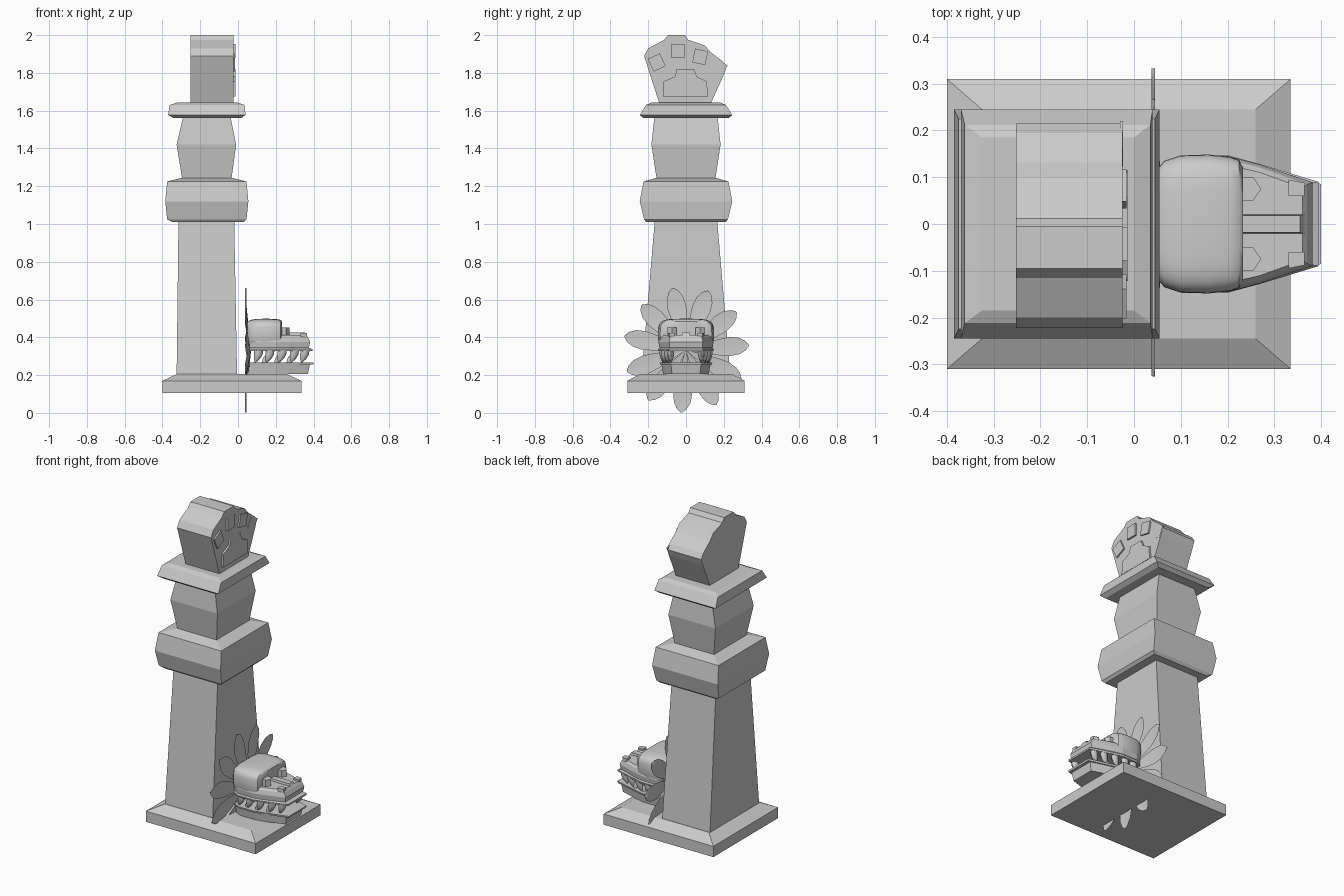
import bpy
import bmesh
from math import cos, sin, radians, pi, copysign
from mathutils import Vector

cube = bpy.data.objects.get("Cube")
if cube:
    bpy.data.objects.remove(cube, do_unlink=True)

stone = bpy.data.materials.new("grey stone")
stone.use_nodes = True
grey = (0.6, 0.6, 0.6, 1)
stone.diffuse_color = grey
stone.node_tree.nodes["Principled BSDF"].inputs["Base Color"].default_value = grey


def loft(name, rings, smooth=None):
    """Skin equal-length rings of points and cap both ends."""
    bm = bmesh.new()
    loops = [[bm.verts.new(p) for p in ring] for ring in rings]
    n = len(loops[0])
    for a, b in zip(loops, loops[1:]):
        for i in range(n):
            j = (i + 1) % n
            bm.faces.new((a[i], a[j], b[j], b[i]))
    bm.faces.new(loops[0][::-1])
    bm.faces.new(loops[-1])
    bmesh.ops.recalc_face_normals(bm, faces=bm.faces)
    mesh = bpy.data.meshes.new(name)
    bm.to_mesh(mesh)
    bm.free()
    mesh.materials.append(stone)
    ob = bpy.data.objects.new(name, mesh)
    bpy.context.collection.objects.link(ob)
    if smooth:
        bpy.ops.object.select_all(action='DESELECT')
        ob.select_set(True)
        bpy.context.view_layer.objects.active = ob
        bpy.ops.object.shade_smooth_by_angle(angle=radians(smooth))
    return ob


def stack(name, levels):
    """Rectangular tier from levels of (z, left x, right x, half depth)."""
    return loft(name, [[(a, -d, z), (b, -d, z), (b, d, z), (a, d, z)]
                       for z, a, b, d in levels])


def plate(name, outline, x0, x1):
    """Extrude a (y, z) outline along x."""
    return loft(name, [[(x, y, z) for y, z in outline] for x in (x0, x1)])


# Pillar tiers
stack("base_slab", [(0.105, -0.4, 0.335, 0.31), (0.17, -0.4, 0.335, 0.31),
                    (0.205, -0.325, 0.26, 0.245)])
stack("pillar_shaft", [(0.2, -0.325, -0.005, 0.235), (1.02, -0.315, -0.02, 0.165)])
stack("middle_block", [(1.01, -0.345, 0.03, 0.21), (1.025, -0.375, 0.045, 0.222),
                       (1.12, -0.385, 0.055, 0.245), (1.225, -0.375, 0.045, 0.225),
                       (1.245, -0.295, -0.035, 0.155)])
stack("neck", [(1.235, -0.295, -0.035, 0.155), (1.42, -0.325, -0.01, 0.183),
               (1.57, -0.29, -0.04, 0.167)])
stack("capital", [(1.56, -0.34, 0.015, 0.225), (1.577, -0.37, 0.04, 0.245),
                  (1.63, -0.362, 0.035, 0.212), (1.642, -0.325, 0.0, 0.185)])

# Paw sculpture on top
plate("paw_block", [(-0.14, 1.635), (-0.222, 1.89), (-0.2, 1.93), (-0.115, 1.975),
                    (-0.095, 2.0), (-0.005, 2.0), (0.012, 1.975), (0.1, 1.945),
                    (0.13, 1.91), (0.195, 1.86), (0.215, 1.83), (0.2, 1.79),
                    (0.13, 1.635)], -0.252, -0.025)
plate("paw_pad", [(-0.122, 1.675), (-0.118, 1.755), (-0.06, 1.78), (-0.048, 1.82),
                  (0.042, 1.82), (0.058, 1.78), (0.11, 1.755), (0.116, 1.675)],
      -0.03, -0.014)
for i, (y, z, tilt, x) in enumerate([(-0.155, 1.855, 25, -0.016), (-0.043, 1.915, 0, -0.014),
                                     (0.075, 1.885, -12, -0.016), (0.172, 1.825, -30, -0.0235)]):
    a = radians(tilt)
    corners = [(-0.035, -0.037), (0.035, -0.037), (0.035, 0.037), (-0.035, 0.037)]
    plate(f"paw_toe_{i + 1}", [(y + u * cos(a) - v * sin(a), z + u * sin(a) + v * cos(a))
                               for u, v in corners], -0.03, x)

# Ring of ribbed petals behind the head
CENTRE_Z = 0.335
petal_shape = [(0.01, 0.004), (0.09, 0.022), (0.17, 0.042), (0.23, 0.05),
               (0.28, 0.044), (0.315, 0.026), (0.333, 0.004)]
for i in range(11):
    a = radians(4 + i * 360 / 11)
    out, side = Vector((0, cos(a), sin(a))), Vector((0, -sin(a), cos(a)))
    rings = []
    for r, w in petal_shape:
        x = 0.041 + 0.025 * max(0, 1 - r / 0.22)
        mid = Vector((x, 0, CENTRE_Z)) + out * r
        edge = Vector((0.004, 0, 0))
        rings.append([mid - side * w + edge, mid + edge * 0.3,
                      mid + side * w + edge, mid - edge])
    loft(f"petal_{i + 1}", rings, 30)


# Head
def skull_ring(x, s, steps=32):
    ring = []
    for k in range(steps):
        c, n = cos(2 * pi * k / steps), sin(2 * pi * k / steps)
        ring.append((x, s * 0.147 * copysign(abs(c) ** 0.5, c),
                     0.42 + s * 0.078 * copysign(abs(n) ** 0.5, n)))
    return ring


loft("skull", [skull_ring(x, s) for x, s in [(0.05, 0.8), (0.065, 0.92), (0.1, 1.0), (0.16, 1.01),
                                             (0.205, 0.98), (0.225, 0.93), (0.233, 0.82)]], 40)


def jaw_ring(z, front, scale, back=0.06):
    """Tapered muzzle outline, mirrored across the centre line."""
    half = [(back, 0.125), (0.1, 0.147), (0.2, 0.147), (0.27, 0.128), (front, 0.09)]
    half = [(x, y * scale) for x, y in half]
    return [(x, y, z) for x, y in half] + [(x, -y, z) for x, y in reversed(half)]


loft("upper_jaw", [jaw_ring(0.327, 0.395, 0.98), jaw_ring(0.337, 0.395, 1.0),
                   jaw_ring(0.345, 0.375, 0.96), jaw_ring(0.375, 0.382, 0.99),
                   jaw_ring(0.4, 0.37, 0.94), jaw_ring(0.412, 0.36, 0.86)])
stack("snout_ridge", [(0.4, 0.22, 0.368, 0.022), (0.425, 0.22, 0.355, 0.018)])
loft("lower_jaw", [jaw_ring(0.205, 0.37, 0.82), jaw_ring(0.255, 0.38, 0.88)])
loft("lower_lip", [jaw_ring(0.255, 0.398, 0.93), jaw_ring(0.266, 0.4, 0.95)])


def tooth(name, x, y, z0, z1, size, lean):
    rings = []
    for t, s in [(0, 1), (0.4, 0.95), (0.75, 0.65), (1, 0.15)]:
        rings.append([(x + lean * t * t + s * size * cos(k * pi / 4),
                       y + s * size * 0.75 * sin(k * pi / 4), z0 + (z1 - z0) * t)
                      for k in range(8)])
    loft(name, rings, 50)


# Paired eyes, cheek blocks and teeth
for side, label in ((1, "left"), (-1, "right")):
    eye = [(0.22, 0.05), (0.255, 0.05), (0.272, 0.075), (0.255, 0.1), (0.22, 0.1)]
    loft(f"{label}_eye", [[(x, side * y, z) for x, y in eye] for z in (0.39, 0.452)])
    nostril = [(0.33, 0.06), (0.365, 0.06), (0.365, 0.088), (0.33, 0.095)]
    loft(f"{label}_nostril", [[(x, side * y, z) for x, y in nostril] for z in (0.39, 0.422)])
    for i, (x, y) in enumerate([(0.11, 0.12), (0.17, 0.122), (0.235, 0.115),
                                (0.3, 0.098), (0.355, 0.08)]):
        tooth(f"{label}_upper_tooth_{i + 1}", x, side * y, 0.335, 0.268, 0.024, -0.018)
    for i, (x, y) in enumerate([(0.14, 0.11), (0.205, 0.108), (0.27, 0.096)]):
        tooth(f"{label}_lower_tooth_{i + 1}", x, side * y, 0.26, 0.305, 0.013, 0.006)
